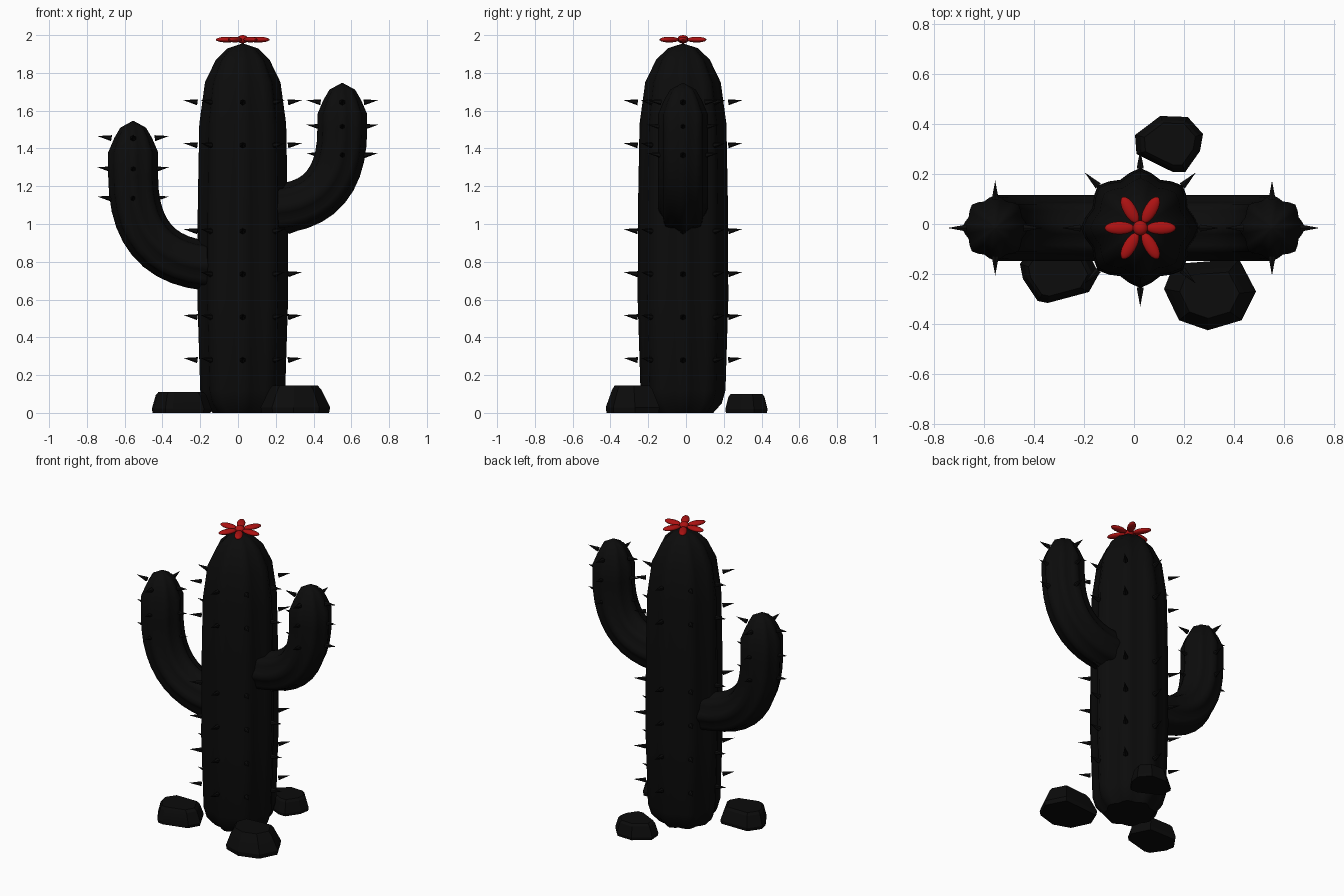
import bpy, bmesh, math
from mathutils import Vector, Matrix

cube = bpy.data.objects.get("Cube")
if cube:
    bpy.data.objects.remove(cube, do_unlink=True)

CENTRE = Vector((0.025, -0.016, 0))
UP = Vector((0, 0, 1))
SIDES = 32


def material(name, colour):
    mat = bpy.data.materials.new(name)
    mat.use_nodes = True
    mat.diffuse_color = (*colour, 1)
    mat.node_tree.nodes["Principled BSDF"].inputs["Base Color"].default_value = (*colour, 1)
    return mat


BLACK = material("near black", (0.0035, 0.0035, 0.0035))
RED = material("petal red", (0.42, 0.006, 0.006))


def finish(name, bm, mat, angle=50):
    bmesh.ops.recalc_face_normals(bm, faces=bm.faces)
    mesh = bpy.data.meshes.new(name)
    bm.to_mesh(mesh)
    bm.free()
    mesh.materials.append(mat)
    obj = bpy.data.objects.new(name, mesh)
    bpy.context.collection.objects.link(obj)
    bpy.ops.object.select_all(action="DESELECT")
    obj.select_set(True)
    bpy.context.view_layer.objects.active = obj
    bpy.ops.object.shade_smooth_by_angle(angle=math.radians(angle))
    return obj


def skin(bm, rings):
    """Join rings of points into a closed, capped surface."""
    rings = [[bm.verts.new(p) for p in ring] for ring in rings]
    for a, b in zip(rings, rings[1:]):
        for i in range(len(a)):
            j = (i + 1) % len(a)
            bm.faces.new((a[i], a[j], b[j], b[i]))
    bm.faces.new(rings[0])
    bm.faces.new(rings[-1])


def ribbed_stem(name, path, radii):
    """Sweep an eight-ribbed section along a path in the xz plane."""
    rings = []
    for k, (p, r) in enumerate(zip(path, radii)):
        along = (path[min(k + 1, len(path) - 1)] - path[max(k - 1, 0)]).normalized()
        depth = Vector((0, 1, 0))
        across = depth.cross(along)
        ring = []
        for i in range(SIDES):
            a = math.tau * i / SIDES
            rr = r * (0.935 + 0.065 * math.cos(8 * a))
            ring.append(p + rr * (math.cos(a) * across + math.sin(a) * depth))
        rings.append(ring)
    bm = bmesh.new()
    skin(bm, rings)
    return finish(name, bm, BLACK)


def spines(name, centre, heights, radius, count):
    """Rings of small cones pointing outward and slightly up."""
    bm = bmesh.new()
    for z in heights:
        for i in range(count):
            a = math.tau * i / count
            out = Vector((math.cos(a), math.sin(a), 0))
            aim = (out + UP * 0.15).normalized()
            spot = Vector((centre.x, centre.y, z)) + out * radius
            turn = aim.to_track_quat("Z", "Y").to_matrix().to_4x4()
            bmesh.ops.create_cone(bm, cap_ends=True, segments=6, radius1=0.016,
                                  radius2=0, depth=0.076,
                                  matrix=Matrix.Translation(spot) @ turn)
    return finish(name, bm, BLACK, 30)


# Trunk with its rounded crown
profile = [(0, 0.16), (0.05, 0.205), (0.12, 0.225), (0.6, 0.24), (1.1, 0.238), (1.53, 0.23),
           (1.75, 0.2), (1.87, 0.142), (1.93, 0.08), (1.955, 0.004)]
ribbed_stem("trunk", [CENTRE + UP * z for z, r in profile], [r for z, r in profile])
spines("trunk_spines", CENTRE, [0.285 + 0.2275 * k for k in range(7) if k != 4], 0.277, 8)


# Arms: a bend out of the trunk, then a tapered upright tip
def arm(side, root, elbow, top, tip, spine_heights):
    a, b, c = (Vector((x, CENTRE.y, z)) for x, z in (root, elbow, top))
    path = []
    for k in range(11):
        t = k / 10
        path.append(a * (1 - t) ** 2 + b * 2 * t * (1 - t) + c * t * t)
    path.insert(0, Vector((a.x * 0.5, a.y, a.z)))
    radii = [0.132] * len(path)
    for drop, r in ((0.165, 0.132), (0.09, 0.1), (0.035, 0.068), (0, 0.004)):
        path.append(Vector((top[0], CENTRE.y, tip - drop)))
        radii.append(r)
    ribbed_stem(side + "_arm", path, radii)
    spines(side + "_arm_spines", path[-1], spine_heights, 0.152, 4)


arm("left", (0.2, 1.08), (0.552, 1.1), (0.552, 1.5), 1.746, (1.37, 1.52, 1.65))
arm("right", (-0.17, 0.78), (-0.555, 0.82), (-0.555, 1.25), 1.545, (1.14, 1.295, 1.46))


# Flower on the crown
def ellipsoid(name, place, size, turn=0):
    bm = bmesh.new()
    bmesh.ops.create_uvsphere(bm, u_segments=16, v_segments=10, radius=1)
    bm.transform(Matrix.Translation(place) @ Matrix.Rotation(turn, 4, "Z")
                 @ Matrix.Diagonal((*size, 1)))
    return finish(name, bm, RED)


bloom = CENTRE + UP * 1.976
ellipsoid("flower_centre", bloom + UP * 0.002, (0.03, 0.03, 0.022))
for i in range(6):
    a = math.tau * i / 6
    out = Vector((math.cos(a), math.sin(a), 0))
    ellipsoid(f"petal_{i + 1}", bloom + out * 0.083, (0.06, 0.026, 0.015), a)


# Rocks: an outline narrowing from the ground to a flat top
def rock(name, outline, height, shrink):
    points = [Vector((x, y, 0)) for x, y in outline]
    middle = sum(points, Vector()) / len(points)
    rings = []
    for level, scale in ((0, 0.97), (0.2, 1), (0.85, shrink + 0.1), (1, shrink)):
        rings.append([middle + (p - middle) * scale + UP * height * level for p in points])
    bm = bmesh.new()
    skin(bm, rings)
    return finish(name, bm, BLACK, 20)


rock("front_left_rock", [(0.12, -0.26), (0.16, -0.16), (0.42, -0.14), (0.488, -0.27),
                         (0.43, -0.385), (0.295, -0.425), (0.18, -0.385)], 0.145, 0.65)
rock("front_right_rock", [(-0.456, -0.16), (-0.444, -0.22), (-0.385, -0.308), (-0.345, -0.316),
                          (-0.18, -0.272), (-0.14, -0.2), (-0.2, -0.08), (-0.4, -0.08)], 0.11, 0.75)
rock("back_rock", [(0.004, 0.356), (0.105, 0.432), (0.215, 0.428), (0.276, 0.36),
                   (0.264, 0.292), (0.205, 0.208), (0.155, 0.208), (0.01, 0.28)], 0.1, 0.75)
